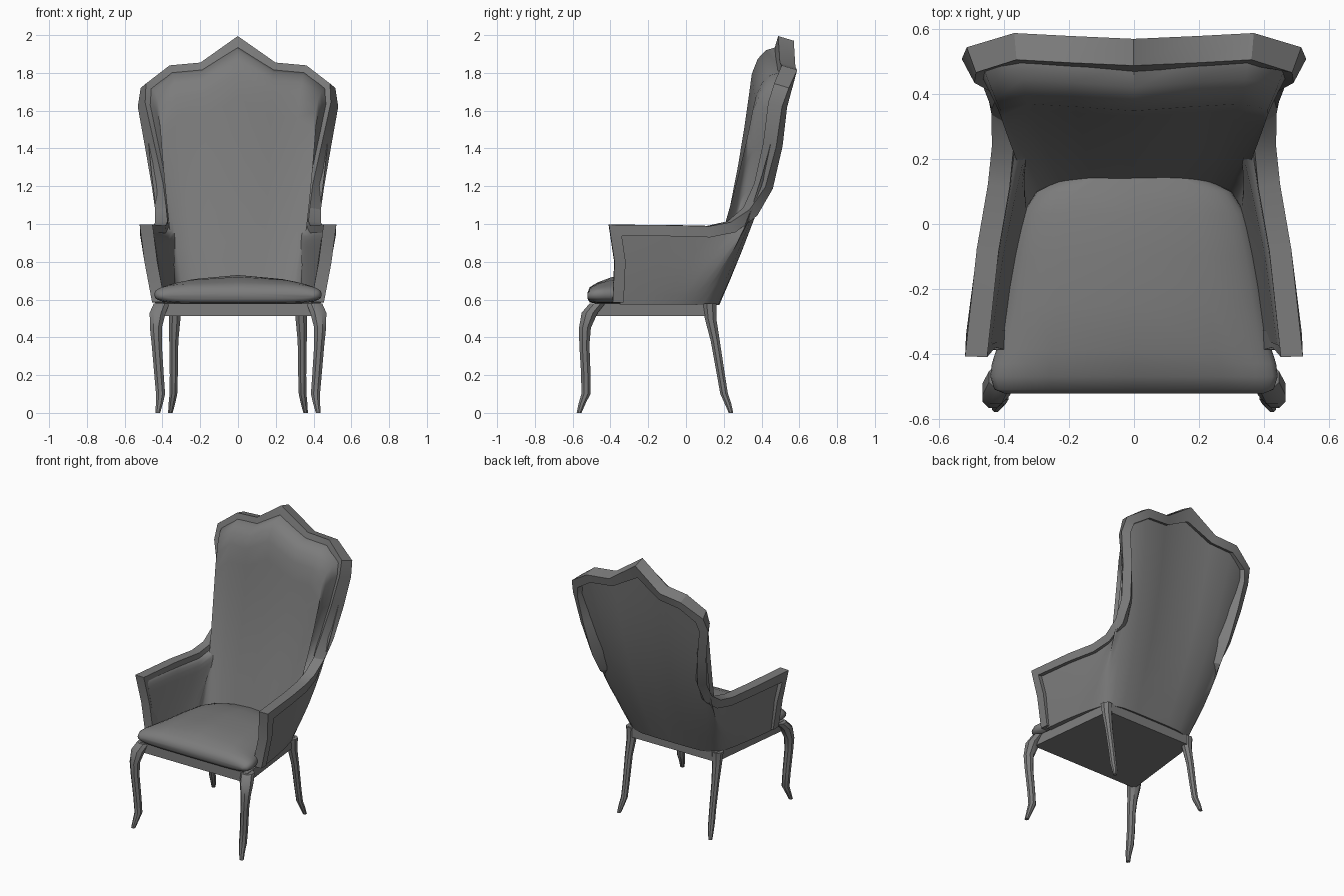
import bpy, bmesh, math
from mathutils import Vector

if "Cube" in bpy.data.objects:
    bpy.data.objects.remove(bpy.data.objects["Cube"], do_unlink=True)

grey = bpy.data.materials.new("plain grey")
grey.use_nodes = True
grey.diffuse_color = (0.2, 0.2, 0.2, 1)
grey.node_tree.nodes["Principled BSDF"].inputs["Base Color"].default_value = (0.2, 0.2, 0.2, 1)


def loft(name, rings, angle=35):
    """Skin a row of closed rings and cap both ends."""
    bm = bmesh.new()
    rows = [[bm.verts.new(p) for p in ring] for ring in rings]
    n = len(rows[0])
    for a, b in zip(rows, rows[1:]):
        for i in range(n):
            j = (i + 1) % n
            bm.faces.new((a[i], a[j], b[j], b[i]))
    bm.faces.new(rows[0])
    bm.faces.new(rows[-1])
    bmesh.ops.recalc_face_normals(bm, faces=bm.faces)
    mesh = bpy.data.meshes.new(name)
    bm.to_mesh(mesh)
    bm.free()
    mesh.materials.append(grey)
    obj = bpy.data.objects.new(name, mesh)
    bpy.context.collection.objects.link(obj)
    bpy.ops.object.select_all(action='DESELECT')
    obj.select_set(True)
    bpy.context.view_layer.objects.active = obj
    bpy.ops.object.shade_smooth_by_angle(angle=math.radians(angle))
    return obj


def mirrored(rings):
    """Extend half a run of rings, starting on the centre line, to both sides."""
    other = [[Vector((-p.x, p.y, p.z)) for p in r] for r in rings[:0:-1]]
    return other + rings


# Rail from the crest, down the wing and along the arm: x, y, z, outward angle
rail = [
    (0, .515, 1.935, 0), (.19, .53, 1.815, 0), (.355, .54, 1.80, 5),
    (.475, .51, 1.715, 20), (.485, .485, 1.63, 28), (.445, .46, 1.42, 35),
    (.405, .41, 1.2, 45), (.395, .34, 1.065, 60), (.40, .24, .985, 75),
    (.415, .12, .96, 82), (.45, -.08, .965, 85), (.485, -.375, .967, 88),
    (.46, -.35, .8, 88), (.42, -.36, .585, 88)]
points = [Vector(r[:3]) for r in rail]


def outward(i):
    a = math.radians(rail[i][3])
    return Vector((math.sin(a), math.cos(a), -.3 * math.cos(a))).normalized()


# Show-wood trim: mitred rectangular section
trim = []
for i, p in enumerate(points):
    after = (points[min(i + 1, len(points) - 1)] - p).normalized()
    before = (p - points[max(i - 1, 0)]).normalized()
    if i == 0:
        before = Vector((after.x, after.y, -after.z))
    tangent = (before + after).normalized()
    d = outward(i)
    side = tangent.cross(d).normalized()
    miter = 1 / max(.6, tangent.dot(after if after.length else before))
    w = side * (.042 if i == 0 else .029) * miter
    d = d * (.043 if i < 7 else .034)
    trim.append([p + w - d, p + w + d, p - w + d, p - w - d])
loft("frame_trim", mirrored(trim), 30)

# Upholstered shell: thick padded back flowing into thin arms
base = [(0, .165), (.13, .165), (.23, .16), (.30, .14), (.335, .115), (.35, .08),
        (.36, .04), (.37, 0), (.38, -.05), (.395, -.13), (.41, -.22), (.425, -.35)]
steps = [0, .03, .07, .13, .22, .34, .48, .62, .76, .88, 1]
shell = []
for i, (bx, by) in enumerate(base):
    d = outward(i)
    back = math.cos(math.radians(rail[i][3]))
    low = Vector((bx, by, .575))
    outer, inner = [], []
    for t in steps:
        swell = math.sin(math.pi * t)
        o = points[i].lerp(low, t) + d * (.012 + .05 * back * swell)
        puff = min(1, t / .1) ** .5
        thick = .035 + .01 * puff + .115 * back * puff * (1 - t * t * .85)
        outer.append(o)
        inner.append(o - d * thick)
    shell.append(outer + inner[::-1])
loft("upholstered_shell", mirrored(shell), 60)

# Seat cushion: y, half width, bottom, edge top, crown
slices = [(-.522, .40, .605, .635, 0), (-.51, .43, .585, .66, .005),
          (-.47, .443, .578, .675, .015), (-.43, .438, .578, .675, .03),
          (-.39, .425, .578, .675, .045), (-.25, .40, .578, .67, .06),
          (-.1, .375, .578, .67, .06), (.03, .345, .578, .67, .05),
          (.1, .30, .578, .67, .035), (.15, .2, .578, .67, .02)]
cushion = []
for y, w, bottom, top, crown in slices:
    ring = []
    for k in range(28):
        a = math.tau * k / 28
        c, s = math.cos(a), math.sin(a)
        x = math.copysign(abs(c) ** .35, c)
        z = math.copysign(abs(s) ** .7, s)
        lift = crown * (1 - x * x) if s > 0 else 0
        ring.append(Vector((w * x, y, (bottom + top) / 2 + z * (top - bottom) / 2 + lift)))
    cushion.append(ring)
loft("seat_cushion", cushion, 60)

# Tapered seat rail box
loft("seat_frame", [[Vector((x, y, z)) for x, y in
                     ((-.42, -.495), (.42, -.495), (.345, .155), (-.345, .155))]
                    for z in (.512, .58)])

# Curved legs: x, y, z, radius
front = [(.405, -.47, .578, .045), (.425, -.51, .53, .046), (.435, -.535, .45, .034),
         (.43, -.538, .36, .029), (.418, -.53, .2, .027), (.41, -.53, .1, .026),
         (.416, -.55, .05, .02), (.425, -.566, 0, .014)]
rear = [(.335, .125, .578, .04), (.335, .13, .5, .033), (.34, .155, .38, .026),
        (.34, .185, .2, .023), (.342, .202, .1, .022), (.35, .222, .05, .019),
        (.358, .238, 0, .013)]
for label, path in (("front", front), ("rear", rear)):
    for hand, sx in (("left", 1), ("right", -1)):
        rings = [[Vector((sx * x + r * math.cos(math.tau * (k + .5) / 8),
                          y + r * math.sin(math.tau * (k + .5) / 8), z))
                  for k in range(8)] for x, y, z, r in path]
        loft(f"{label}_leg_{hand}", rings, 40)
